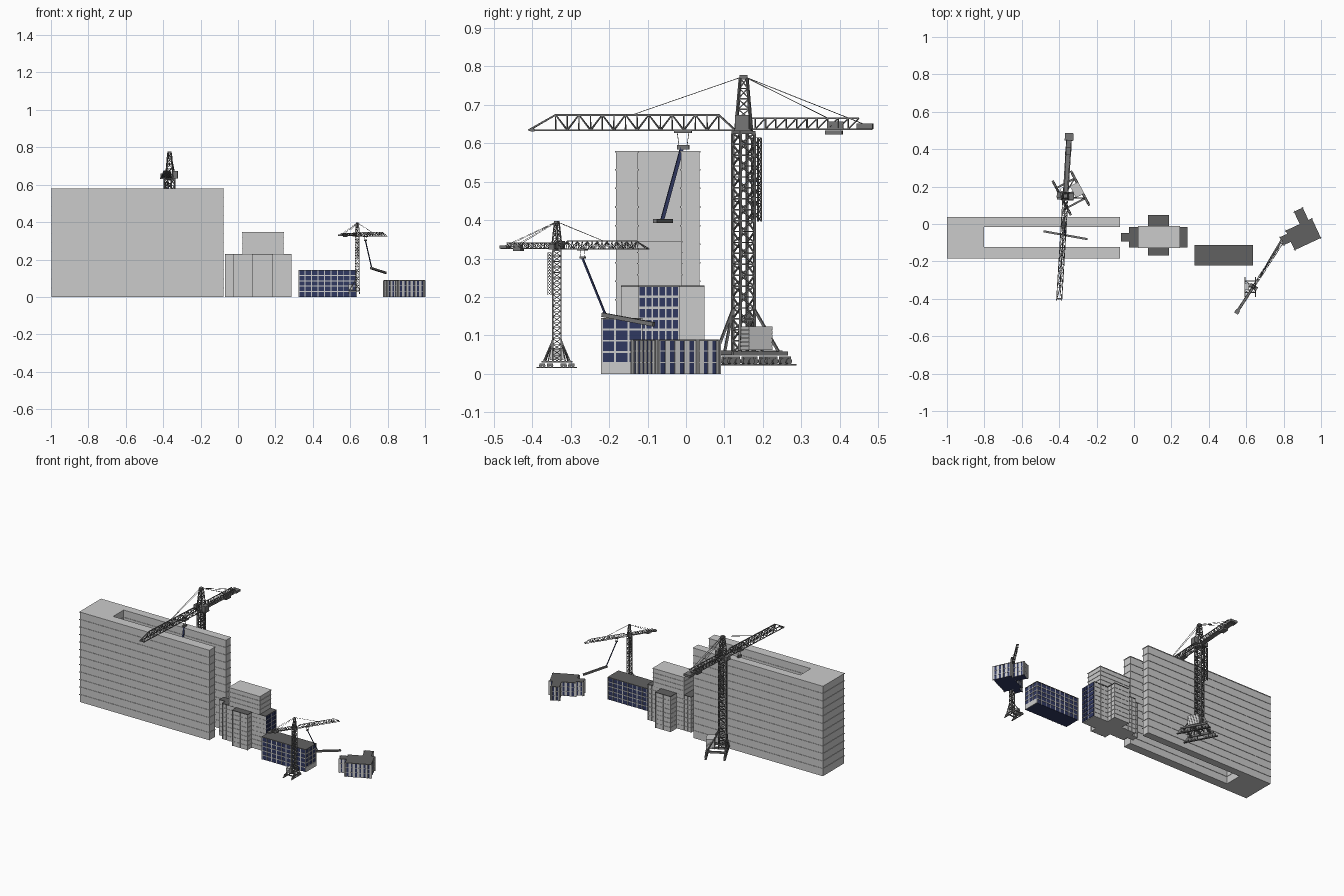
import bpy, bmesh, math
from mathutils import Vector, Matrix

if "Cube" in bpy.data.objects:
    bpy.data.objects.remove(bpy.data.objects["Cube"])


def mat(name, c):
    m = bpy.data.materials.new(name)
    m.diffuse_color = (*c, 1)
    m.use_nodes = True
    m.node_tree.nodes["Principled BSDF"].inputs["Base Color"].default_value = m.diffuse_color
    return m


BLUE = mat("window_blue", (0.03, 0.04, 0.12))
DARK = mat("roof_dark", (0.12, 0.12, 0.12))
STEEL = mat("steel_grey", (0.18, 0.18, 0.18))


def finish(bm, name, material=None, mw=Matrix()):
    bmesh.ops.recalc_face_normals(bm, faces=bm.faces)
    me = bpy.data.meshes.new(name)
    bm.to_mesh(me)
    bm.free()
    ob = bpy.data.objects.new(name, me)
    bpy.context.collection.objects.link(ob)
    ob.matrix_world = mw
    if material:
        me.materials.append(material)
    return ob


def box(bm, c, s, rot=0):
    m = Matrix.Translation(c) @ Matrix.Rotation(rot, 4, 'Z') @ Matrix.Diagonal((*s, 1))
    bmesh.ops.create_cube(bm, size=1, matrix=m)


def bar(bm, a, b, w=0.003, h=None):
    a, b = Vector(a), Vector(b)
    d = b - a
    q = d.to_track_quat('Z', 'Y').to_matrix().to_4x4()
    m = Matrix.Translation((a + b) / 2) @ q @ Matrix.Diagonal((w, h or w, d.length, 1))
    bmesh.ops.create_cube(bm, size=1, matrix=m)


def offset(poly, d):
    out = []
    for i, p in enumerate(poly):
        p, a, b = Vector(p), Vector(poly[i - 1]), Vector(poly[(i + 1) % len(poly)])
        e, f = (p - a).normalized(), (b - p).normalized()
        n, k = Vector((e.y, -e.x)), Vector((f.y, -f.x))
        out.append(p + (n + k) * d / (1 + n.dot(k)))
    return out


def prism(bm, poly, z0, z1):
    f = bm.faces.new([bm.verts.new((p[0], p[1], z0)) for p in poly])
    r = bmesh.ops.extrude_face_region(bm, geom=[f], use_keep_orig=True)
    for v in r["geom"]:
        if isinstance(v, bmesh.types.BMVert):
            v.co.z = z1


def rect(x0, x1, y0, y1):
    return [(x0, y0), (x1, y0), (x1, y1), (x0, y1)]


def building(name, poly, z0, z1, floors, spacing=0, pier=0.004, wall=None, roof=None, ledge=0.004):
    bm = bmesh.new()
    prism(bm, poly, z0, z1)
    finish(bm, name + "_walls", wall)
    # floor ledges and wall piers
    bm = bmesh.new()
    for i in range(1, floors):
        z = z0 + (z1 - z0) * i / floors
        prism(bm, offset(poly, 0.0025), z - ledge / 2, z + ledge / 2)
    if spacing:
        for i, p in enumerate(poly):
            a, b = Vector(poly[i - 1]), Vector(p)
            n = max(1, round((b - a).length / spacing))
            ang = math.atan2(b.y - a.y, b.x - a.x)
            for k in range(n + 1):
                c = a.lerp(b, k / n)
                box(bm, (c.x, c.y, (z0 + z1) / 2), (pier, 0.004, z1 - z0), ang)
    finish(bm, name + "_ledges")
    bm = bmesh.new()
    prism(bm, offset(poly, 0.0025), z1 - 0.003, z1 + 0.001)
    finish(bm, name + "_roof", roof)


# U-shaped tall building
building("tall_block", [(-.998, -.182), (-.077, -.182), (-.077, -.125), (-.805, -.125),
                        (-.805, -.013), (-.077, -.013), (-.077, .035), (-.998, .035)], 0, .579, 12)

# stepped middle building
building("stepped_block", [(-.067, -.09), (-.024, -.09), (-.024, -.123), (.078, -.123), (.078, -.166),
                           (.184, -.166), (.184, -.123), (.283, -.123), (.283, -.018), (.184, -.018),
                           (.184, .046), (.078, .046), (.078, -.018), (-.024, -.018), (-.024, -.05),
                           (-.067, -.05)], 0, .229, 8, .027, roof=DARK, ledge=.003)
building("stepped_top", rect(.024, .243, -.125, -.012), .229, .345, 4, ledge=.003)
bm = bmesh.new()
for i in range(6):
    for j in range(8):
        box(bm, (.2845, -.114 + i * .0174, .015 + j * .0286), (.004, .0135, .022))
finish(bm, "end_windows", BLUE)

# glazed long block with a plain end plinth
building("glazed_block", rect(.325, .634, -.219, -.115), 0, .144, 5, .0345, .005, BLUE, DARK, .005)
bm = bmesh.new()
box(bm, (.635, -.167, .0145), (.004, .104, .029))
finish(bm, "end_plinth")

# turned low block
R = Matrix.Rotation(math.radians(25), 2)
low = [(-.075, -.055), (.075, -.055), (.075, .055), (.055, .055), (.055, .128), (.008, .128),
       (.008, .055), (-.075, .055), (-.075, .036), (-.118, .036), (-.118, -.006), (-.075, -.006)]
building("low_block", [R @ Vector(p) + Vector((.905, -.055)) for p in low],
         0, .089, 3, .027, .014, BLUE, DARK, .003)


def lattice(bm, cx, cy, w0, w1, z0, z1, n, t):
    """Square lattice mast, tapering from half-width w0 to w1."""
    cs = [(-1, -1), (1, -1), (1, 1), (-1, 1)]

    def pt(c, k):
        w = w0 + (w1 - w0) * k / n
        return (cx + c[0] * w, cy + c[1] * w, z0 + (z1 - z0) * k / n)
    for i, c in enumerate(cs):
        d = cs[(i + 1) % 4]
        bar(bm, pt(c, 0), pt(c, n), t)
        for k in range(n):
            bar(bm, pt(c, k + 1), pt(d, k + 1), t * .6)
            a, b = (c, d) if k % 2 else (d, c)
            bar(bm, pt(a, k), pt(b, k + 1), t * .6)


def truss(bm, x0, x1, xa, xb, zb, zt, hw, n):
    """Triangular boom: two lower chords and one upper chord."""
    for s in (-hw, hw):
        bar(bm, (x0, s, zb), (x1, s, zb), .004)
        bar(bm, (x0, s, zb), (xa, 0, zt), .004)
        bar(bm, (x1, s, zb), (xb, 0, zt), .004)
    bar(bm, (xa, 0, zt), (xb, 0, zt), .005)
    st = (xb - xa) / n
    for k in range(n + 1):
        x = xa + st * k
        bar(bm, (x, -hw, zb), (x, hw, zb), .0025)
        for s in (-hw, hw):
            bar(bm, (x, s, zb), (x, 0, zt), .0025)
            if k < n:
                e = (x, x + st) if k % 2 else (x + st, x)
                bar(bm, (e[0], s, zb), (e[1], 0, zt), .003)
        if k < n:
            bar(bm, (x, -hw, zb), (x + st, hw, zb), .002)


def crane(name, loc, scale, base_deg, jib_deg, hook, low_pt, beam):
    def place(deg):
        return Matrix.Translation(loc) @ Matrix.Rotation(math.radians(deg), 4, 'Z') @ Matrix.Scale(scale, 4)
    base, top = place(base_deg), place(jib_deg)
    # rails, bogies and wheels
    bm = bmesh.new()
    for x in (-.023, .088):
        box(bm, (x, 0, .002), (.012, .21, .004))
        box(bm, (x, 0, .031), (.012, .16, .01))
        for y in (-.075, -.035, .035, .075):
            box(bm, (x, y, .018), (.01, .03, .01))
            for d in (-.009, .009):
                m = Matrix.Translation((x, y + d, .011)) @ Matrix.Rotation(math.pi / 2, 4, 'Y')
                bmesh.ops.create_cone(bm, cap_ends=True, segments=12, radius1=.008, radius2=.008,
                                      depth=.014, matrix=m)
    # undercarriage beams and braces
    for y in (-.06, 0, .06):
        box(bm, (.032, y, .033), (.12, .01, .012))
    for s in (-1, 1):
        for y in (.07, .045):
            bar(bm, (-.021, s * .021, .145), (-.023, s * y, .03), .006)
        bar(bm, (.021, s * .021, .145), (.088, s * .06, .03), .006)
    finish(bm, name + "_undercarriage", STEEL, base)
    # ballast slabs
    bm = bmesh.new()
    for i in range(6):
        box(bm, (.07, 0, .0445 + i * .0105), (.05, .07, .009))
    box(bm, (.07, 0, .07), (.046, .066, .06))
    finish(bm, name + "_ballast", None, base)
    # mast and climbing frame
    bm = bmesh.new()
    lattice(bm, 0, 0, .021, .021, .036, .604, 20, .006)
    lattice(bm, 0, .038, .009, .009, .375, .592, 14, .003)
    box(bm, (0, 0, .606), (.046, .046, .008))
    finish(bm, name + "_mast", STEEL, base)
    # slewing head and cab
    bm = bmesh.new()
    lattice(bm, 0, 0, .02, .009, .612, .748, 5, .005)
    box(bm, (0, 0, .75), (.02, .02, .012))
    box(bm, (0, 0, .613), (.044, .09, .005))
    box(bm, (.002, .032, .633), (.036, .026, .038))
    box(bm, (-.004, -.036, .626), (.032, .022, .024))
    finish(bm, name + "_head_and_cab", STEEL, top)
    # main boom and counter boom
    bm = bmesh.new()
    truss(bm, .022, .56, .065, .49, .612, .652, .014, 14)
    bar(bm, (.55, -.016, .612), (.55, .016, .612), .008)
    finish(bm, name + "_boom", STEEL, top)
    bm = bmesh.new()
    for y in (-.013, .013):
        for z in (.615, .643):
            bar(bm, (-.02, y, z), (-.3 if z > .62 else -.335, y, z), .004)
        for k in range(10):
            x = -.03 - k * .027
            bar(bm, (x, y, .615), (x - .027, y, .643), .0025)
            bar(bm, (x, y, .615), (x, y, .643), .0025)
    box(bm, (-.16, 0, .614), (.32, .026, .002))
    box(bm, (-.316, 0, .622), (.042, .046, .014))
    box(bm, (-.235, 0, .606), (.045, .032, .01))
    box(bm, (-.24, 0, .626), (.04, .024, .018))
    finish(bm, name + "_counter_boom", STEEL, top)
    # tie ropes
    bm = bmesh.new()
    for s in (-.006, .006):
        bar(bm, (0, s, .752), (.29, s * .3, .652), .0015)
        bar(bm, (0, s, .752), (-.32, s * 2, .625), .0015)
        bar(bm, (0, s, .752), (-.22, s * 2, .643), .0015)
    finish(bm, name + "_tie_ropes", STEEL, top)
    # trolley
    bm = bmesh.new()
    box(bm, (.158, 0, .607), (.045, .032, .005))
    for dx in (-.015, .015):
        bar(bm, (.158 + dx, 0, .605), (.158 + dx * .7, 0, .572), .0015)
    box(bm, (.158, 0, .568), (.032, .012, .012))
    finish(bm, name + "_trolley", STEEL, top)
    # sling and carried beam
    bm = bmesh.new()
    bar(bm, hook, low_pt, .009 * scale)
    finish(bm, name + "_sling", BLUE)
    bm = bmesh.new()
    bar(bm, beam[0], beam[1], .011)
    finish(bm, name + "_load_beam", STEEL)


crane("large_crane", (-.366, .15, .022), 1, 28, -93.5, (-.375, -.01, .59), (-.366, -.062, .4),
      ((-.484, -.039, .398), (-.249, -.081, .398)))
crane("small_crane", (.638, -.336, .016), .505, 180, 57, (.681, -.27, .303), (.714, -.211, .158),
      ((.711, -.217, .154), (.79, -.084, .129)))
